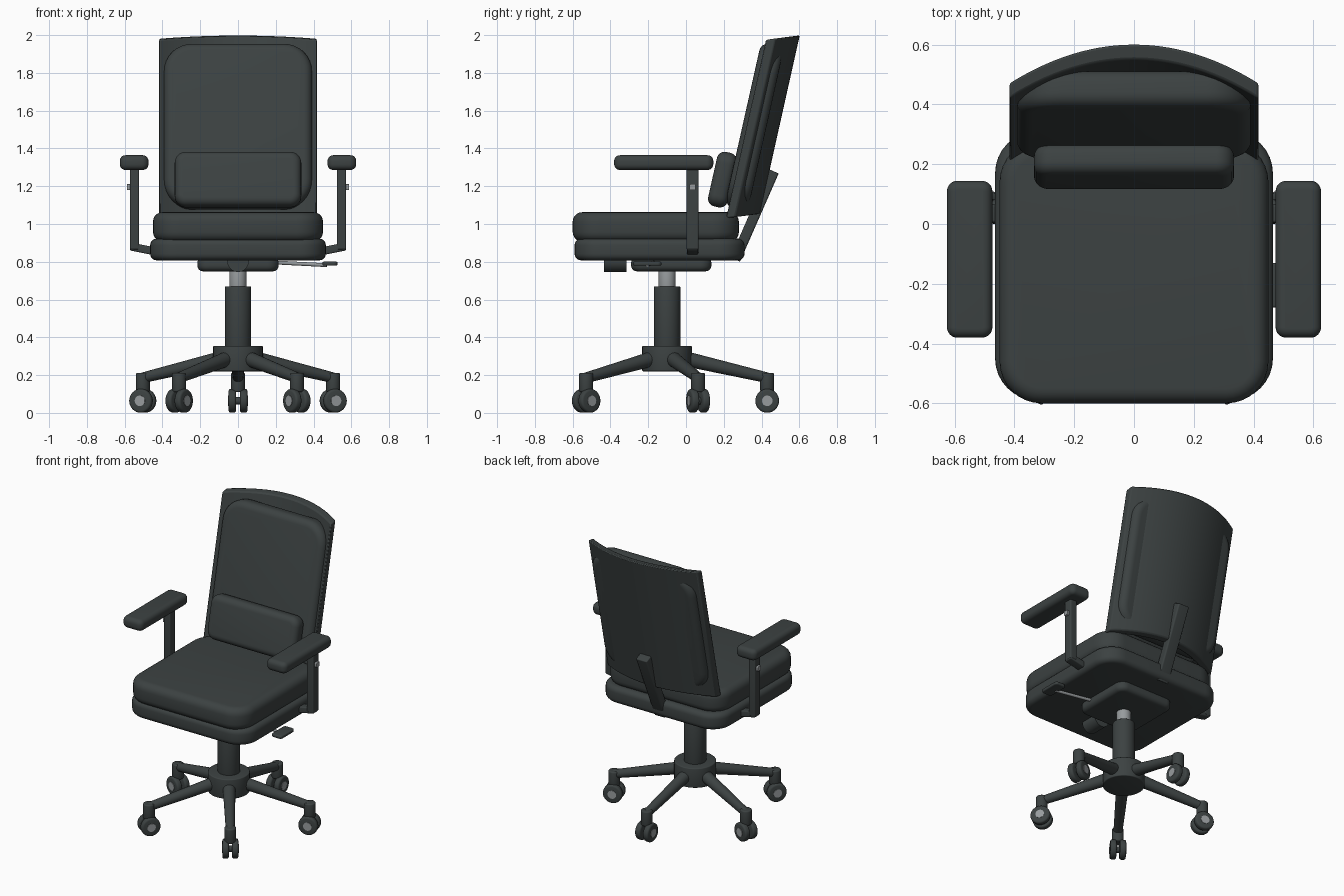
import bpy, bmesh, math
from mathutils import Vector, Matrix

cube = bpy.data.objects.get("Cube")
if cube:
    bpy.data.objects.remove(cube, do_unlink=True)


def material(name, rgb):
    m = bpy.data.materials.new(name)
    m.use_nodes = True
    m.diffuse_color = (*rgb, 1)
    m.node_tree.nodes["Principled BSDF"].inputs["Base Color"].default_value = (*rgb, 1)
    return m


CHARCOAL = material("charcoal", (0.045, 0.054, 0.054))
STEEL = material("steel_grey", (0.31, 0.33, 0.34))
parts = []


def finish(name, bm, mat):
    bmesh.ops.recalc_face_normals(bm, faces=bm.faces)
    mesh = bpy.data.meshes.new(name)
    bm.to_mesh(mesh)
    bm.free()
    mesh.materials.append(mat)
    ob = bpy.data.objects.new(name, mesh)
    bpy.context.collection.objects.link(ob)
    parts.append(ob)
    return ob


def slab(name, centre, size, axis=2, corner=0.0, edge=0.0, tilt=None, mat=CHARCOAL):
    """Box with rounded corners around one axis, then softened rims."""
    bm = bmesh.new()
    bmesh.ops.create_cube(bm, size=1)
    bmesh.ops.scale(bm, vec=size, verts=bm.verts)

    def span(e):
        return abs(e.verts[0].co[axis] - e.verts[1].co[axis])

    if corner:
        bmesh.ops.bevel(bm, geom=[e for e in bm.edges if span(e) > 1e-4],
                        offset=corner, segments=8, profile=0.5, affect='EDGES')
    if edge:
        bmesh.ops.bevel(bm, geom=[e for e in bm.edges if span(e) < 1e-4],
                        offset=edge, segments=5, profile=0.5, affect='EDGES')
    ob = finish(name, bm, mat)
    ob.location = centre
    if tilt:
        ob.rotation_euler = tilt
    return ob


def rod(name, start, end, r0, r1=None, mat=CHARCOAL, soft=0.0):
    """Cylinder or cone running between two points."""
    a, b = Vector(start), Vector(end)
    d = b - a
    bm = bmesh.new()
    bmesh.ops.create_cone(bm, cap_ends=True, segments=32, radius1=r0,
                          radius2=r1 or r0, depth=d.length)
    if soft:
        rims = [e for e in bm.edges if abs(e.verts[0].co.z - e.verts[1].co.z) < 1e-5]
        bmesh.ops.bevel(bm, geom=rims, offset=soft, segments=3, profile=0.5, affect='EDGES')
    turn = d.to_track_quat('Z', 'Y').to_matrix().to_4x4()
    bmesh.ops.transform(bm, matrix=Matrix.Translation((a + b) / 2) @ turn, verts=bm.verts)
    return finish(name, bm, mat)


# Seat
slab("seat_base", (0, -0.14, 0.865), (0.93, 0.9, 0.115), corner=0.14, edge=0.035)
slab("seat_cushion", (0, -0.16, 0.985), (0.9, 0.88, 0.155), corner=0.14, edge=0.05)

# Backrest shell: curved across, leaning back
LEAN = math.radians(12.6)


def shell():
    bm = bmesh.new()
    n, half, thick = 28, 0.417, 0.052
    rings = []
    for i in range(n + 1):
        x = half * (2 * i / n - 1)
        bow = 0.13 * (1 - (x / half) ** 2)
        ring = []
        for z, depth in ((1.03, 0), (1.03, thick), (1.975, thick), (1.975, 0)):
            off = bow + depth
            y = 0.21 + (z - 1.035) * math.tan(LEAN) + off
            ring.append(bm.verts.new((x, y, z + off * 0.13)))
        rings.append(ring)
    for a, b in zip(rings, rings[1:]):
        for k in range(4):
            bm.faces.new((a[k], a[(k + 1) % 4], b[(k + 1) % 4], b[k]))
    bm.faces.new(rings[0])
    bm.faces.new(rings[-1])
    ob = finish("backrest_shell", bm, CHARCOAL)
    mod = ob.modifiers.new("soft_edges", 'BEVEL')
    mod.width = 0.008
    mod.segments = 2


shell()
slab("backrest_pad", (0, 0.362, 1.515), (0.785, 0.125, 0.89), axis=1,
     corner=0.15, edge=0.045, tilt=(-LEAN, 0, 0))
slab("lumbar_cushion", (0, 0.192, 1.235), (0.67, 0.105, 0.295), axis=1,
     corner=0.06, edge=0.04, tilt=(-LEAN, 0, 0))
slab("back_support_bar", (0, 0.363, 1.045), (0.085, 0.055, 0.51), axis=2,
     corner=0.01, edge=0.006, tilt=(-math.radians(23.7), 0, 0))

# Tilt mechanism, tension knob and height lever
slab("tilt_mechanism", (0, -0.078, 0.787), (0.43, 0.425, 0.075), corner=0.06, edge=0.03)
rod("tension_knob", (0, -0.435, 0.803), (0, -0.315, 0.803), 0.057)
rod("lever_rod", (0.18, -0.17, 0.797), (0.47, -0.205, 0.782), 0.01, mat=STEEL)
slab("lever_paddle", (0.487, -0.205, 0.79), (0.08, 0.15, 0.022), corner=0.02, edge=0.008)

# Armrests
for s, side in ((1, "left"), (-1, "right")):
    slab(side + "_arm_pad", (s * 0.55, -0.118, 1.325), (0.152, 0.525, 0.078),
         corner=0.035, edge=0.03)
    slab(side + "_arm_post", (s * 0.548, 0.035, 1.08), (0.05, 0.063, 0.43),
         corner=0.008, edge=0.004)
    slab(side + "_arm_bracket", (s * 0.505, 0.035, 0.868), (0.13, 0.06, 0.042),
         corner=0.01, edge=0.008, tilt=(0, -s * 0.2, 0))
    slab(side + "_arm_button", (s * 0.577, 0.035, 1.195), (0.022, 0.032, 0.032),
         axis=0, corner=0.006, mat=STEEL)

# Gas column and hub
BASE_Y = -0.1
for name, z0, z1, r, mat in (("column_piston", 0.64, 0.77, 0.045, STEEL),
                             ("column_sleeve", 0.33, 0.67, 0.07, CHARCOAL),
                             ("base_hub", 0.22, 0.355, 0.132, CHARCOAL)):
    rod(name, (0, BASE_Y, z0), (0, BASE_Y, z1), r, mat=mat, soft=0.006)

# Five legs with twin-wheel castors
for i in range(5):
    ang = math.radians(90 + 72 * i)
    out = Vector((math.cos(ang), math.sin(ang), 0))
    across = Vector((-out.y, out.x, 0))
    centre = Vector((0, BASE_Y, 0))
    tip = centre + out * 0.53
    tag = f"_{i + 1}"
    rod("leg" + tag, centre + out * 0.06 + Vector((0, 0, 0.295)),
        tip + Vector((0, 0, 0.186)), 0.041, 0.028)
    rod("castor_stem" + tag, tip + Vector((0, 0, 0.11)), tip + Vector((0, 0, 0.212)),
        0.037, soft=0.008)
    hub = tip + Vector((0, 0, 0.064))
    rod("castor_axle" + tag, hub - across * 0.02, hub + across * 0.02, 0.02)
    for s, side in ((1, "a"), (-1, "b")):
        rod("wheel" + tag + side, hub + across * s * 0.01, hub + across * s * 0.05,
            0.063, soft=0.012)
        rod("wheel_cap" + tag + side, hub + across * s * 0.045, hub + across * s * 0.053,
            0.028, mat=STEEL)

# Smooth shading with crisp edges
bpy.ops.object.select_all(action='DESELECT')
for ob in parts:
    ob.select_set(True)
bpy.context.view_layer.objects.active = parts[0]
bpy.ops.object.shade_smooth_by_angle(angle=math.radians(35))
